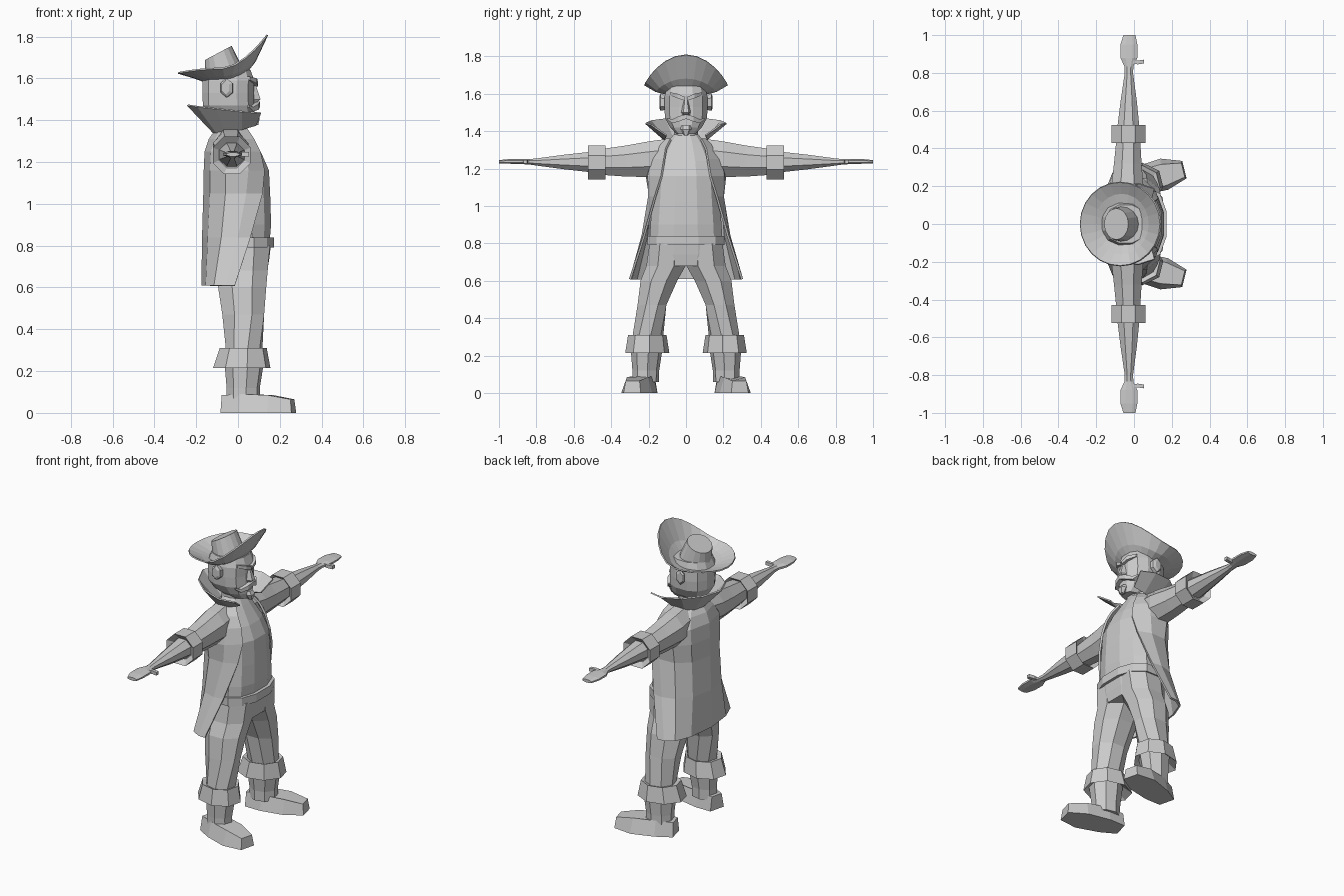
import bpy, bmesh
from math import sin, cos, pi, radians
from mathutils import Vector


def loft(name, rings, closed=True, caps=True, thick=0.0):
    """Skin a list of equal-length point rings into one flat-shaded object."""
    bm = bmesh.new()
    vs = [[bm.verts.new(p) for p in r] for r in rings]
    n = len(vs[0])
    for a, b in zip(vs, vs[1:]):
        for i in range(n if closed else n - 1):
            j = (i + 1) % n
            bm.faces.new((a[i], a[j], b[j], b[i]))
    if caps:
        bm.faces.new(vs[0][::-1])
        bm.faces.new(vs[-1])
    bmesh.ops.recalc_face_normals(bm, faces=bm.faces)
    me = bpy.data.meshes.new(name)
    bm.to_mesh(me)
    bm.free()
    ob = bpy.data.objects.new(name, me)
    bpy.context.collection.objects.link(ob)
    if thick:
        m = ob.modifiers.new("thickness", 'SOLIDIFY')
        m.thickness = thick
        m.offset = -1
    return ob


def oval(cx, cy, z, rx, ry, n=8, square=1.0, turn=0.0):
    """Horizontal ring; square below 1 flattens its sides."""
    pts = []
    for i in range(n):
        a = 2 * pi * (i + .5) / n
        c, s = cos(a), sin(a)
        k = 1 / cos(pi / n)
        u = rx * min(1, abs(c) ** square * k) * (1 if c > 0 else -1)
        v = ry * min(1, abs(s) ** square * k) * (1 if s > 0 else -1)
        pts.append((cx + u * cos(turn) - v * sin(turn), cy + u * sin(turn) + v * cos(turn), z))
    return pts


def span(z, back, front, ry, n=12, square=.85):
    return oval((back + front) / 2, 0, z, (front - back) / 2, ry, n, square)


def slice_y(y, cx, cz, rx, rz, n=8):
    """Vertical ring across an arm."""
    k = 1 / cos(pi / n)
    return [(cx + rx * k * cos(2 * pi * (i + .5) / n), y, cz + rz * k * sin(2 * pi * (i + .5) / n))
            for i in range(n)]


def flip(rings, s):
    return [[(x, y * s, z) for x, y, z in r] for r in rings]


# Shirt, hips and belt
loft("shirt", [span(.80, -.10, .15, .195), span(.90, -.11, .158, .19), span(1.02, -.12, .155, .18),
               span(1.16, -.12, .148, .17), span(1.24, -.11, .113, .15), span(1.34, -.09, .052, .10),
               span(1.39, -.08, .02, .06)])
loft("hips", [span(.68, -.09, .14, .17), span(.74, -.10, .15, .195), span(.81, -.105, .158, .198)])
loft("belt", [span(.79, -.115, .172, .205), span(.84, -.115, .172, .205)])

# Long open coat: half sections from front edge to back centre, mirrored
coat = [(.61, [(-.015, .305), (-.06, .302), (-.115, .27), (-.155, .17), (-.175, 0)]),
        (.84, [(.06, .23), (.0, .238), (-.08, .215), (-.145, .14), (-.172, 0)]),
        (1.05, [(.118, .17), (.04, .203), (-.06, .198), (-.135, .135), (-.166, 0)]),
        (1.16, [(.128, .135), (.05, .205), (-.06, .215), (-.135, .14), (-.164, 0)]),
        (1.25, [(.108, .12), (.04, .185), (-.06, .21), (-.13, .14), (-.16, 0)]),
        (1.31, [(.078, .11), (.02, .155), (-.06, .165), (-.11, .11), (-.14, 0)]),
        (1.36, [(.045, .085), (.01, .105), (-.045, .10), (-.085, .065), (-.105, 0)])]
loft("coat", [[(x, y, z) for x, y in h] + [(x, -y, z) for x, y in h[-2::-1]] for z, h in coat],
     closed=False, caps=False, thick=.012)

# Flared collar
low = [(.085, .10, 1.38), (.02, .11, 1.36), (-.06, .10, 1.345), (-.10, .06, 1.345), (-.115, 0, 1.345)]
high = [(.108, .185, 1.438), (.02, .213, 1.445), (-.10, .185, 1.458), (-.19, .11, 1.468), (-.238, 0, 1.475)]
loft("collar", [h + [(x, -y, z) for x, y, z in h[-2::-1]] for h in (low, high)],
     closed=False, caps=False, thick=.008)

for s, side in ((1, "left"), (-1, "right")):
    # Sleeve, turned-back cuff, forearm with hand, thumb
    loft(side + "_sleeve", flip([slice_y(.09, -.035, 1.26, .075, .10), slice_y(.20, -.035, 1.25, .085, .095),
                                 slice_y(.32, -.033, 1.24, .073, .083), slice_y(.46, -.03, 1.235, .062, .068)], s))
    loft(side + "_sleeve_cuff", flip([slice_y(.46, -.03, 1.232, .06, .06), slice_y(.43, -.03, 1.232, .09, .09),
                                      slice_y(.525, -.03, 1.232, .09, .09), slice_y(.50, -.03, 1.232, .06, .06)], s))
    loft(side + "_forearm_hand", flip([slice_y(.48, -.03, 1.235, .062, .058), slice_y(.65, -.028, 1.235, .043, .039),
                                       slice_y(.80, -.027, 1.235, .022, .019), slice_y(.835, -.027, 1.236, .024, .015),
                                       slice_y(.88, -.027, 1.238, .045, .014), slice_y(.95, -.027, 1.238, .045, .012),
                                       slice_y(1.0, -.024, 1.236, .032, .009)], s))
    loft(side + "_thumb", flip([[(x, y + dy, 1.237 + dz) for dy, dz in
                                 ((-.01, -.01), (.01, -.01), (.01, .01), (-.01, .01))]
                                for x, y in ((-.01, .86), (.02, .855), (.052, .86))], s))

    # Trouser leg
    t = radians(14)
    loft(side + "_trouser_leg", flip([oval(.03, .207, .28, .08, .077, turn=t), oval(.025, .182, .47, .10, .077),
                                      oval(.02, .145, .60, .115, .098), oval(.022, .107, .68, .12, .105),
                                      oval(.025, .10, .80, .128, .095)], s))
    # Boot shaft, folded boot cuff and foot
    loft(side + "_boot_shaft", flip([oval(.025, .215, .06, .075, .065, turn=t), oval(.025, .215, .12, .075, .066, turn=t),
                                     oval(.03, .21, .25, .09, .08, turn=t)], s))
    loft(side + "_boot_cuff", flip([oval(.02, .207, .25, .08, .07, turn=t), oval(.018, .207, .215, .13, .108, turn=t),
                                    oval(.025, .207, .31, .106, .095, turn=t), oval(.03, .207, .30, .075, .07, turn=t)], s))
    sole = [(-.10, -.05), (0, -.075), (.14, -.08), (.25, -.045), (.25, .05), (.14, .09), (0, .078), (-.10, .05)]
    tops = [(.85, .085), (.85, .09), (.82, .085), (.95, .065), (.95, .065), (.78, .085), (.85, .09), (.85, .085)]

    def foot(u, v, z):
        return (.025 + u * cos(t) - v * sin(t), .225 + u * sin(t) + v * cos(t), z)
    loft(side + "_foot", flip([[foot(u, v, 0) for u, v in sole],
                               [foot(u * .97, v * k * .85, z) for (u, v), (k, z) in zip(sole, tops)]], s))

    # Ear, brow, moustache half
    loft(side + "_ear", flip([slice_y(.10, -.04, 1.55, .02, .03, 6), slice_y(.135, -.055, 1.555, .028, .04, 6),
                              slice_y(.142, -.06, 1.555, .018, .028, 6)], s))
    loft(side + "_brow", flip([slice_y(.005, .08, 1.572, .016, .010, 4), slice_y(.045, .075, 1.588, .016, .012, 4),
                               slice_y(.085, .045, 1.60, .012, .008, 4)], s))
    loft(side + "_moustache", flip([slice_y(0, .088, 1.478, .018, .012, 4), slice_y(.04, .082, 1.465, .018, .014, 4),
                                    slice_y(.075, .06, 1.452, .014, .01, 4), slice_y(.10, .05, 1.468, .004, .004, 4)], s))

# Neck, head, nose and chin beard
loft("neck", [span(1.33, -.09, .03, .065), span(1.43, -.09, .03, .065)])
loft("head", [span(1.385, -.08, .075, .05), span(1.42, -.14, .08, .085), span(1.47, -.168, .078, .112),
              span(1.53, -.17, .075, .116), span(1.59, -.17, .078, .114), span(1.64, -.15, .06, .10)])
loft("nose", [[(.07, -w, z), (.07, w, z), (x, w * .5, z), (x, -w * .5, z)]
              for z, w, x in ((1.485, .022, .09), (1.50, .028, .108), (1.57, .012, .084))])
loft("chin_beard", [oval(.085, 0, 1.378, .012, .012, 6), oval(.082, 0, 1.41, .022, .03, 6),
                    oval(.075, 0, 1.43, .016, .026, 6)])

# Hat brim: bent disc, high at the front and lifted at the rim
N = 24


def brim_ring(back, front, ry, zb, zs, zf):
    ring = []
    for i in range(N):
        a = 2 * pi * i / N
        c = cos(a)
        z = zs + ((zf - zs) * c ** 1.7 if c > 0 else (zb - zs) * c * c)
        ring.append(((back + front) / 2 + (front - back) / 2 * c, ry * sin(a), z))
    return ring


loft("hat_brim", [brim_ring(-.285, .137, .22, 1.63, 1.652, 1.81),
                  brim_ring(-.21, .078, .16, 1.608, 1.617, 1.685),
                  brim_ring(-.155, .03, .095, 1.588, 1.60, 1.622)], caps=False, thick=.008)

# Hat crown: leans back with a sloped top
loft("hat_crown", [[(cx + r * cos(2 * pi * i / 16), ry * sin(2 * pi * i / 16), z + k * cos(2 * pi * i / 16))
                    for i in range(16)]
                   for cx, r, ry, z, k in ((-.062, .094, .098, 1.598, .015), (-.07, .088, .092, 1.64, .02),
                                           (-.094, .064, .083, 1.722, .034))])
